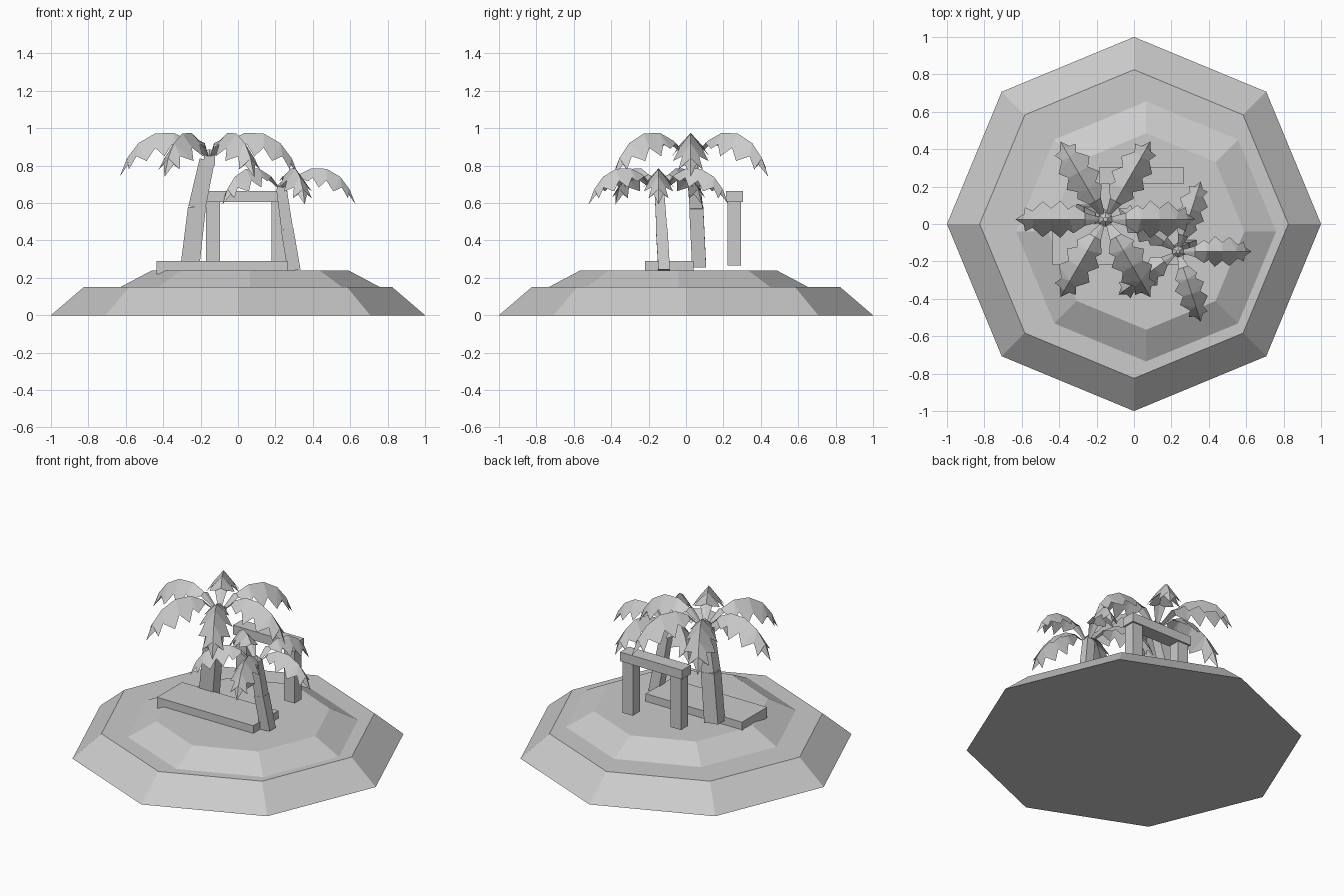
import bpy, bmesh, math
from mathutils import Vector, Matrix

if "Cube" in bpy.data.objects:
    bpy.data.objects.remove(bpy.data.objects["Cube"])


def finish(name, bm):
    bmesh.ops.recalc_face_normals(bm, faces=bm.faces)
    mesh = bpy.data.meshes.new(name)
    bm.to_mesh(mesh)
    bm.free()
    ob = bpy.data.objects.new(name, mesh)
    bpy.context.collection.objects.link(ob)
    return ob


def box(name, lo, hi):
    lo, hi = Vector(lo), Vector(hi)
    bm = bmesh.new()
    bmesh.ops.create_cube(bm, size=1, matrix=Matrix.Translation((lo + hi) / 2)
                          @ Matrix.Diagonal((*(hi - lo), 1)))
    return finish(name, bm)


def tier(name, centre, z0, z1, r0, r1):
    """Octagonal frustum with corners on the axes."""
    bm = bmesh.new()
    rings = []
    for z, r in ((z0, r0), (z1, r1)):
        rings.append([bm.verts.new((centre[0] + r * math.cos(a * math.pi / 4),
                                    centre[1] + r * math.sin(a * math.pi / 4), z))
                      for a in range(8)])
    bm.faces.new(rings[0])
    bm.faces.new(rings[1])
    for i in range(8):
        j = (i + 1) % 8
        bm.faces.new((rings[0][i], rings[0][j], rings[1][j], rings[1][i]))
    return finish(name, bm)


def trunk(name, points, sizes):
    """Four-sided leaning trunk of separate tapered segments."""
    bm = bmesh.new()
    for k in range(len(points) - 1):
        rings = []
        for p, (w, d) in ((points[k], sizes[2 * k]), (points[k + 1], sizes[2 * k + 1])):
            tilt = (points[k + 1][0] - points[k][0]) / (points[k + 1][2] - points[k][2])
            rings.append([bm.verts.new((p[0] + sx * w / 2, p[1] + sy * d / 2,
                                        p[2] - tilt * sx * w / 2))
                          for sx, sy in ((-1, -1), (1, -1), (1, 1), (-1, 1))])
        bm.faces.new(rings[0])
        bm.faces.new(rings[1])
        for i in range(4):
            j = (i + 1) % 4
            bm.faces.new((rings[0][i], rings[0][j], rings[1][j], rings[1][i]))
    return finish(name, bm)


# Frond shape: spine (r, z), notch and tooth (r, half width, z) at each station
SPINE = [(.03, 0), (.11, .085), (.19, .125), (.29, .122), (.38, .07), (.44, -.01), (.48, -.11)]
NOTCH = [(.03, .012, 0), (.11, .035, .07), (.20, .055, .065), (.29, .06, .045),
         (.39, .045, .0), (.435, .03, -.045)]
TOOTH = [None, None, (.17, .075, .04), (.24, .1, .0), (.335, .095, -.025), (.43, .065, -.07)]


def fronds(name, centre, count, scale):
    bm = bmesh.new()
    for k in range(count):
        rot = Matrix.Rotation(2 * math.pi * k / count, 3, 'Z')

        def vert(r, w, z):
            return bm.verts.new(Vector(centre) + rot @ Vector((r, w, z)) * scale)

        spine = [vert(r, 0, z) for r, z in SPINE]
        for side in (1, -1):
            notch = [vert(r, side * w, z) for r, w, z in NOTCH]
            tooth = [vert(t[0], side * t[1], t[2]) if t else None for t in TOOTH]
            for i in range(len(NOTCH)):
                if i == len(NOTCH) - 1:
                    bm.faces.new((spine[i], notch[i], spine[i + 1]))
                    continue
                end = tooth[i + 1] or notch[i + 1]
                bm.faces.new((spine[i], notch[i], end, spine[i + 1]))
                if tooth[i + 1]:
                    bm.faces.new((spine[i + 1], end, notch[i + 1]))
    return finish(name, bm)


def crown(name, centre, s):
    """Small block with a pointed cap where the fronds meet."""
    bm = bmesh.new()
    c = Vector(centre)
    bmesh.ops.create_cube(bm, size=1, matrix=Matrix.Translation(c - Vector((0, 0, .02 * s)))
                          @ Matrix.Diagonal((.06 * s, .06 * s, .06 * s, 1)))
    bmesh.ops.create_cone(bm, segments=6, radius1=.04 * s, radius2=.012 * s, depth=.03 * s,
                          cap_ends=True, matrix=Matrix.Translation(c + Vector((0, 0, .02 * s))))
    return finish(name, bm)


# Island
tier("island_base", (0, 0), 0, .15, 1, .825)
tier("island_top", (.065, -.04), .15, .24, .695, .525)

# Plank platform
box("plank", (-.435, -.22, .22), (.265, .04, .29))

# Gate
box("gate_post_left", (-.17, .222, .265), (-.095, .295, .61))
box("gate_post_right", (.18, .222, .265), (.255, .295, .61))
box("gate_beam", (-.185, .213, .605), (.265, .305, .665))

# Tall palm
trunk("tall_trunk", [(-.257, .07, .26), (-.22, .055, .575), (-.165, .03, .83)],
      [(.1, .075), (.095, .075), (.09, .07), (.08, .06)])
crown("tall_crown", (-.153, .025, .85), 1)
fronds("tall_fronds", (-.153, .025, .85), 6, 1)

# Short palm
trunk("short_trunk", [(.3, -.117, .24), (.263, -.13, .46), (.232, -.143, .68)],
      [(.068, .062), (.066, .062), (.062, .058), (.055, .05)])
crown("short_crown", (.235, -.147, .683), .82)
fronds("short_fronds", (.235, -.147, .683), 5, .82)
